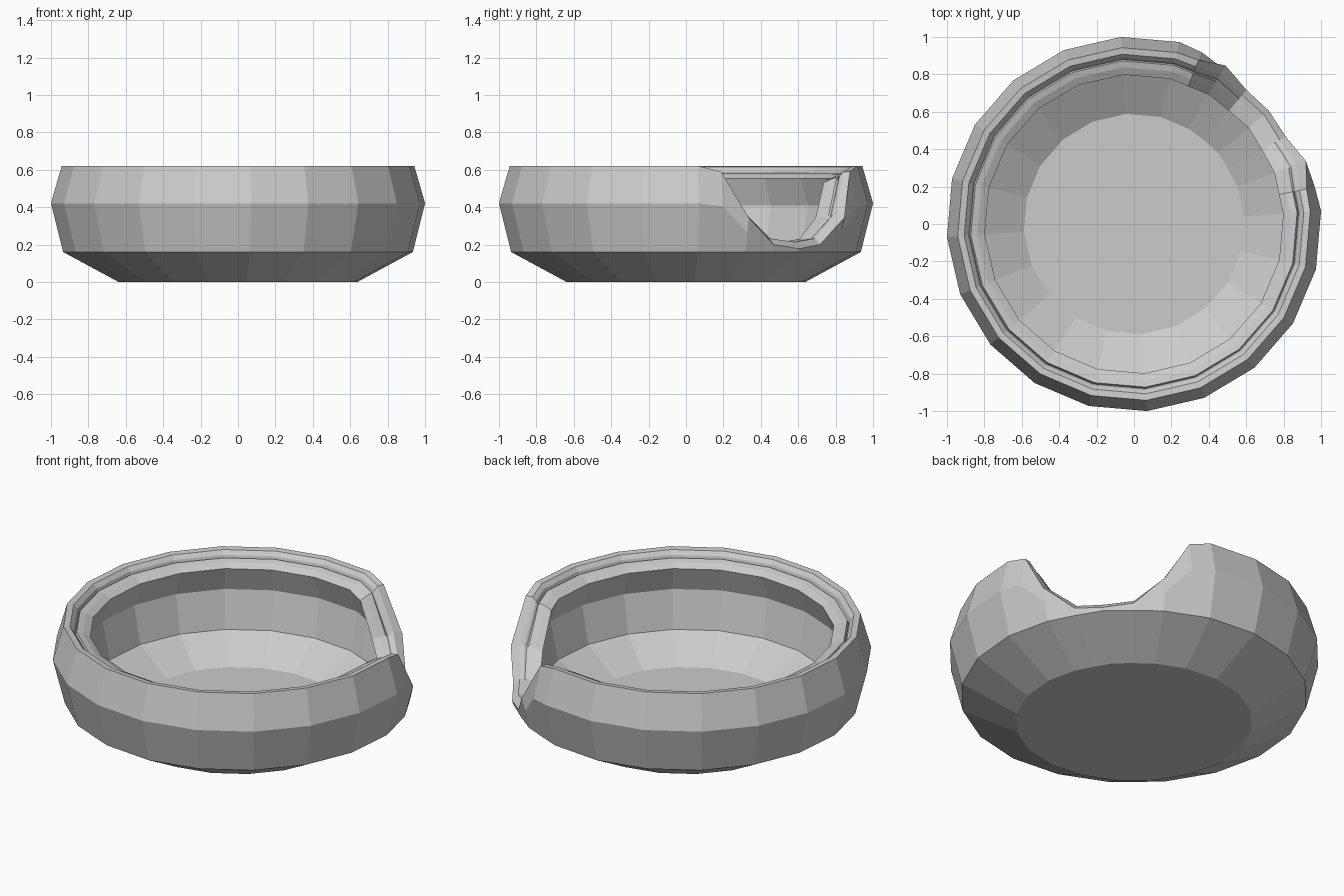
import bpy, bmesh
from math import radians, cos, sin

if "Cube" in bpy.data.objects:
    bpy.data.objects.remove(bpy.data.objects["Cube"])

STEP, PHASE = 18, 4          # 20-sided bowl, slightly rotated
# (angle, rim height) columns: entrance notch first, then the regular sides
half = [(11.5, 0.59), (20, 0.345), (30, 0.20)]
columns = [(PHASE, 0.62)] + half + [(40, 0.178)]
columns += [(80 - a, h) for a, h in reversed(half)]
columns += [(PHASE + STEP * k, 0.62) for k in range(4, 20)]

# rim cross-section: radius, drop below the rim height
RIM = [(0.945, 0), (0.91, -0.004), (0.89, -0.026), (0.882, -0.055),
       (0.874, -0.036), (0.84, -0.045), (0.80, -0.066)]


def lerp(a, b, t):
    return a + (b - a) * t


def outer_radius(z):
    if z > 0.42:
        return lerp(1.0025, 0.945, (z - 0.42) / 0.20)
    return lerp(0.937, 1.0025, (z - 0.16) / 0.26)


def section(h):
    """Wall cross-section from the outer base over the rim to the floor."""
    s = (h - 0.178) / 0.442
    mid = min(0.42, lerp(0.16, h, 0.57))
    shift = 0.6 * (outer_radius(h) - 0.945)
    pts = [(0.64, 0), (0.937, 0.16), (outer_radius(mid), mid)]
    for i, (r, dz) in enumerate(RIM):
        if i == 0:
            pts.append((outer_radius(h), h))
        else:
            pts.append((r + shift * (1 - i / 7), h + dz * s + 0.035 * (1 - s)))
    top = pts[-1][1]
    low = min(0.19, top - 0.012)
    zi = min(0.42, lerp(low, top, 0.6))
    pts += [(lerp(0.81, 0.855, (zi - 0.19) / 0.23), zi), (0.805, low), (0.59, 0.065)]
    return pts


# pet bed shell
bm = bmesh.new()
rings = []
for ang, h in columns:
    # keep in-between columns on the flat sides
    flat = cos(radians(9)) / cos(radians((ang - PHASE) % STEP - 9))
    a = radians(ang)
    rings.append([bm.verts.new((r * flat * cos(a), r * flat * sin(a), z))
                  for r, z in section(h)])
n = len(rings)
for i in range(n):
    p, q = rings[i], rings[(i + 1) % n]
    for j in range(len(p) - 1):
        bm.faces.new((p[j], q[j], q[j + 1], p[j + 1]))
# base and floor
bm.faces.new([r[0] for r in reversed(rings)])
bm.faces.new([r[-1] for r in rings])
bmesh.ops.recalc_face_normals(bm, faces=bm.faces)
mesh = bpy.data.meshes.new("pet_bed")
bm.to_mesh(mesh)
bm.free()
bpy.context.collection.objects.link(bpy.data.objects.new("pet_bed", mesh))
